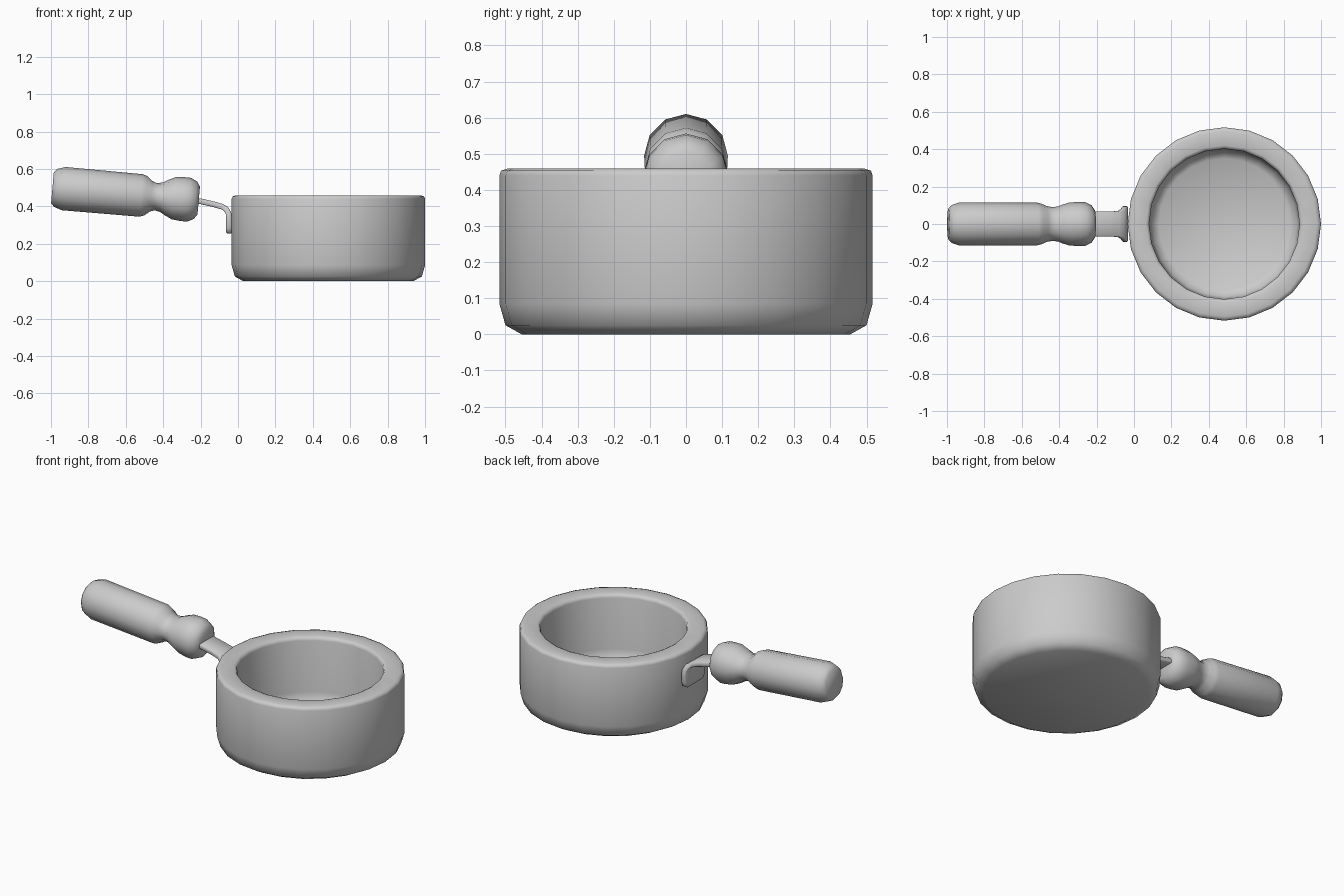
import bpy, math
from mathutils import Vector, Matrix

if "Cube" in bpy.data.objects:
    bpy.data.objects.remove(bpy.data.objects["Cube"])


def make_object(name, verts, faces, angle=40):
    mesh = bpy.data.meshes.new(name)
    mesh.from_pydata(verts, [], faces)
    mesh.update()
    obj = bpy.data.objects.new(name, mesh)
    bpy.context.collection.objects.link(obj)
    bpy.ops.object.select_all(action='DESELECT')
    obj.select_set(True)
    bpy.context.view_layer.objects.active = obj
    bpy.ops.object.shade_smooth_by_angle(angle=math.radians(angle))
    return obj


def lathe(name, profile, sides, angle=40):
    """Closed skin of rings (x radius, y radius, height), capped at both ends."""
    verts, faces = [], []
    for rx, ry, z in profile:
        for i in range(sides):
            a = 2 * math.pi * i / sides
            verts.append((rx * math.cos(a), ry * math.sin(a), z))
    for k in range(len(profile) - 1):
        for i in range(sides):
            j = (i + 1) % sides
            faces.append((k * sides + i, k * sides + j,
                          (k + 1) * sides + j, (k + 1) * sides + i))
    last = (len(profile) - 1) * sides
    faces.append(tuple(reversed(range(sides))))
    faces.append(tuple(last + i for i in range(sides)))
    return make_object(name, verts, faces, angle)


# Pot: outer wall, rounded rim, inner wall and floor in one profile
pot_profile = [(0.455, 0), (0.50, 0.025), (0.517, 0.085), (0.517, 0.44),
               (0.512, 0.453), (0.495, 0.459), (0.42, 0.459), (0.407, 0.453),
               (0.402, 0.438), (0.40, 0.13), (0.388, 0.075), (0.35, 0.05)]
pot = lathe("pot", [(r, r, z) for r, z in pot_profile], 24, 50)
pot.location = (0.483, 0, 0)

# Grip: turned handle with a flattened neck, tilted up away from the pot
grip_profile = [(0.083, 0.083, 0.0), (0.102, 0.102, 0.018), (0.116, 0.116, 0.06),
                (0.114, 0.114, 0.475), (0.106, 0.108, 0.50), (0.082, 0.095, 0.53),
                (0.073, 0.091, 0.555), (0.079, 0.093, 0.585), (0.094, 0.103, 0.61),
                (0.113, 0.115, 0.65), (0.118, 0.118, 0.70), (0.117, 0.117, 0.735),
                (0.100, 0.100, 0.768), (0.075, 0.075, 0.785)]
grip = lathe("grip", grip_profile, 12, 50)
start, end = Vector((-0.992, 0, 0.50)), Vector((-0.21, 0, 0.431))
axis = (end - start).normalized()
side = Vector((0, 1, 0))
up = side.cross(axis)
rot = Matrix((up, side, axis)).transposed().to_4x4()
grip.matrix_world = Matrix.Translation(start) @ rot

# Bracket: bent strap flaring into a plate on the pot wall (x, z, half width)
strap = [(-0.27, 0.434, 0.067), (-0.20, 0.427, 0.067), (-0.13, 0.411, 0.067),
         (-0.085, 0.398, 0.069), (-0.063, 0.385, 0.080), (-0.051, 0.363, 0.094),
         (-0.048, 0.335, 0.096), (-0.048, 0.285, 0.094), (-0.048, 0.265, 0.086),
         (-0.048, 0.254, 0.068)]
verts = [(x, s * w, z) for x, z, w in strap for s in (-1, 1)]
faces = [(2 * k, 2 * k + 2, 2 * k + 3, 2 * k + 1) for k in range(len(strap) - 1)]
bracket = make_object("bracket", verts, faces, 40)
thick = bracket.modifiers.new("thickness", 'SOLIDIFY')
thick.thickness = 0.03
thick.offset = 0
edge = bracket.modifiers.new("edges", 'BEVEL')
edge.width = 0.005
edge.segments = 1
edge.limit_method = 'ANGLE'
edge.angle_limit = math.radians(50)
